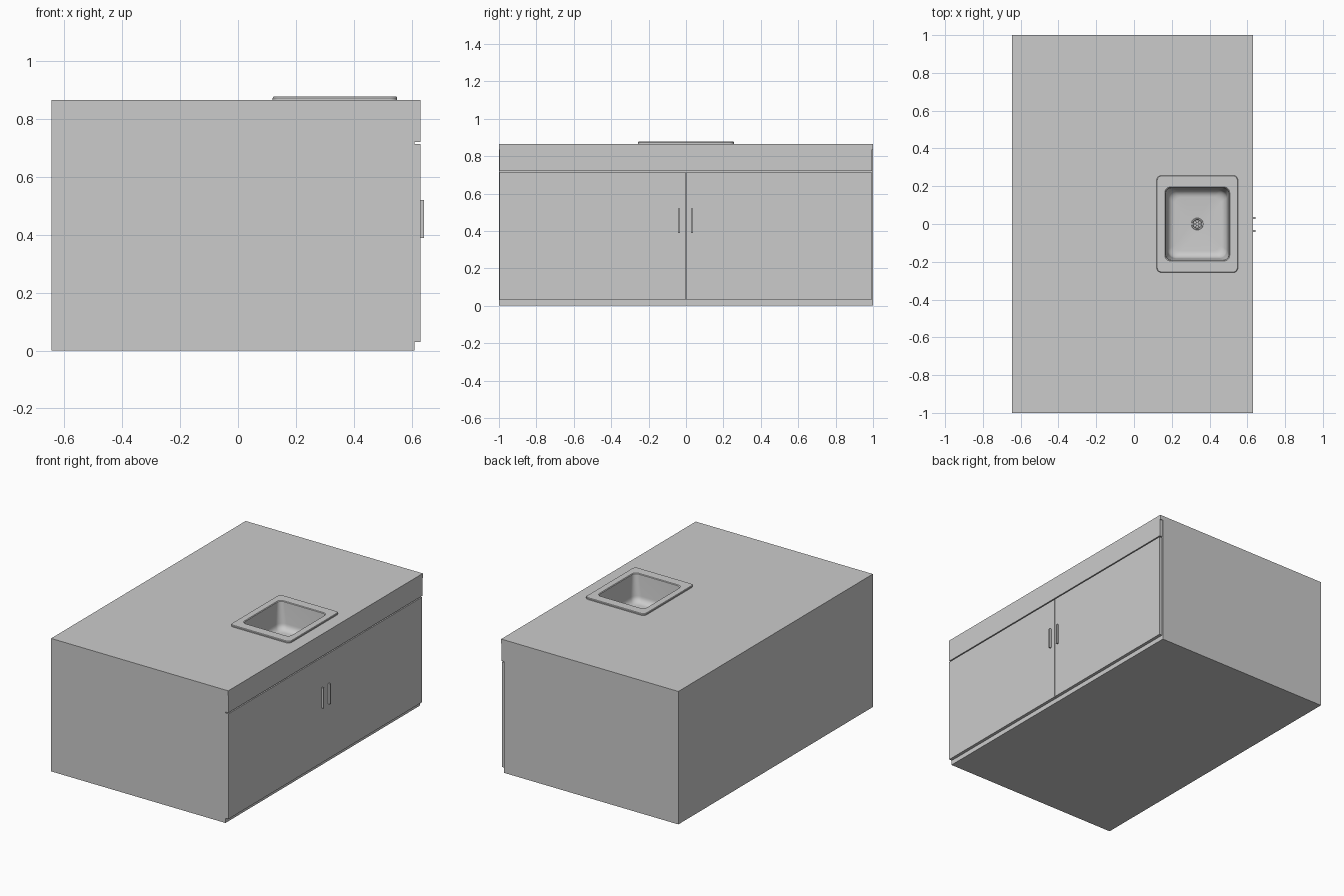
import bpy, bmesh, math

if "Cube" in bpy.data.objects:
    bpy.data.objects.remove(bpy.data.objects["Cube"])

SINK_X, SINK_Y = 0.335, 0.0
TOP = 0.865


def finish(name, bm):
    mesh = bpy.data.meshes.new(name)
    bm.to_mesh(mesh)
    bm.free()
    ob = bpy.data.objects.new(name, mesh)
    bpy.context.collection.objects.link(ob)
    return ob


def box(name, x, y, z, rot=0.0, open_top=False):
    bm = bmesh.new()
    bmesh.ops.create_cube(bm, size=1)
    for v in bm.verts:
        v.co = [c * (b - a) for c, (a, b) in zip(v.co, (x, y, z))]
    if open_top:
        top = [f for f in bm.faces if f.normal.z > 0.9]
        bmesh.ops.delete(bm, geom=top, context='FACES_ONLY')
    ob = finish(name, bm)
    ob.location = [(a + b) / 2 for a, b in (x, y, z)]
    ob.rotation_euler.z = rot
    return ob


def rounded_loop(bm, hx, hy, r, z, seg=8):
    verts = []
    for k, (sx, sy) in enumerate(((1, 1), (-1, 1), (-1, -1), (1, -1))):
        for i in range(seg + 1):
            a = math.pi / 2 * (k + i / seg)
            verts.append(bm.verts.new((SINK_X + sx * (hx - r) + r * math.cos(a),
                                       SINK_Y + sy * (hy - r) + r * math.sin(a), z)))
    return verts


def loft(name, rings, cap=False):
    bm = bmesh.new()
    loops = [rounded_loop(bm, *r) for r in rings]
    for a, b in zip(loops, loops[1:]):
        n = len(a)
        for i in range(n):
            j = (i + 1) % n
            bm.faces.new((a[i], a[j], b[j], b[i]))
    if cap:
        bm.faces.new(loops[-1])
    bmesh.ops.remove_doubles(bm, verts=bm.verts, dist=1e-5)
    ob = finish(name, bm)
    bpy.context.view_layer.objects.active = ob
    ob.select_set(True)
    bpy.ops.object.shade_smooth_by_angle(angle=math.radians(35))
    ob.select_set(False)
    return ob


# Cabinet body and worktop with sink opening
box("cabinet_body", (-0.645, 0.61), (-1, 1), (0, 0.835), open_top=True)
worktop = box("worktop", (-0.645, 0.63), (-1, 1), (0.835, TOP))
cutter = box("sink_cutter", (0.145, 0.525), (-0.215, 0.215), (0.8, 0.9))
cutter.hide_render = True
cutter.hide_set(True)
cut = worktop.modifiers.new("sink_opening", 'BOOLEAN')
cut.object = cutter
cut.operation = 'DIFFERENCE'
cut.solver = 'EXACT'

# Fascia, doors and handles
box("fascia_panel", (0.61, 0.63), (-0.998, 0.995), (0.721, 0.835))
for side, y0, y1, hy in (("left", -0.998, -0.002, -0.037), ("right", 0.002, 0.993, 0.032)):
    box(side + "_door", (0.61, 0.63), (y0, y1), (0.03, 0.714))
    box(side + "_handle", (0.63, 0.643), (hy - 0.005, hy + 0.005), (0.388, 0.52))

# Sink: raised rim, tapered bowl, curved floor
FLOOR = 0.70
rings = [(0.19, 0.235, 0.02, TOP + 0.001), (0.215, 0.257, 0.025, TOP + 0.001),
         (0.215, 0.257, 0.025, TOP + 0.008), (0.212, 0.254, 0.023, TOP + 0.012),
         (0.172, 0.196, 0.03, TOP + 0.012), (0.168, 0.192, 0.03, TOP + 0.008)]
for i in range(7):
    a = math.pi / 2 * i / 6
    d = 0.04 * (1 - math.cos(a))
    rings.append((0.158 - d, 0.182 - d, 0.045 - d * 0.3, FLOOR + 0.04 * (1 - math.sin(a))))
rings += [(0.032, 0.032, 0.032, FLOOR - 0.003)]
loft("sink", rings)

# Drain cup, collar and strainer bars
loft("drain", [(0.032, 0.032, 0.032, FLOOR - 0.003), (0.03, 0.03, 0.03, FLOOR),
               (0.024, 0.024, 0.024, FLOOR - 0.001), (0.022, 0.022, 0.022, FLOOR - 0.015)], cap=True)
for i in range(3):
    box("strainer_bar_%d" % (i + 1), (SINK_X - 0.024, SINK_X + 0.024),
        (-0.002, 0.002), (FLOOR - 0.006, FLOOR - 0.002), rot=i * math.pi / 3)
loft("strainer_hub", [(0.008, 0.008, 0.008, FLOOR - 0.008), (0.008, 0.008, 0.008, FLOOR - 0.001)], cap=True)
